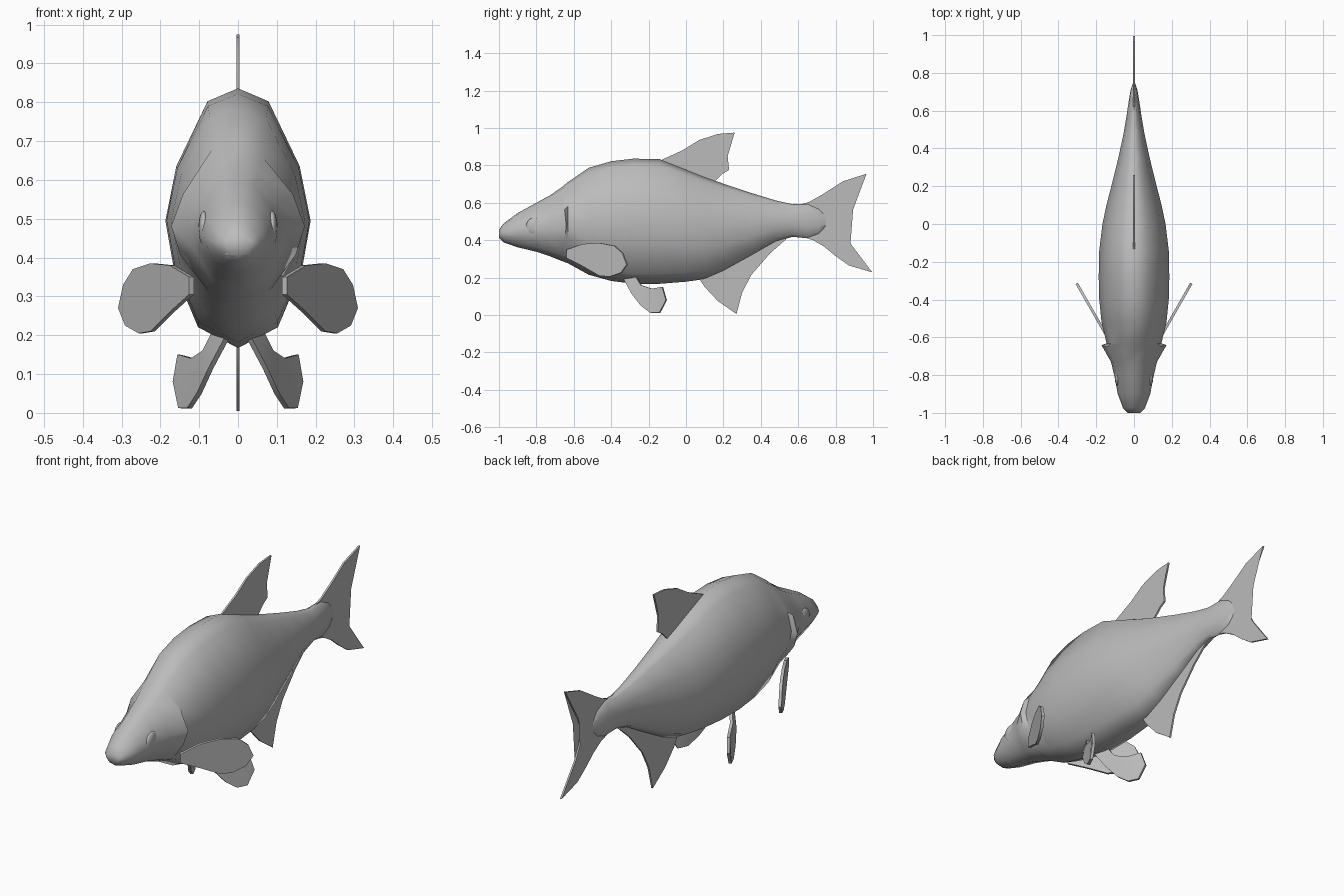
import bpy, bmesh, math
from mathutils import Vector

if "Cube" in bpy.data.objects:
    bpy.data.objects.remove(bpy.data.objects["Cube"])

grey = bpy.data.materials.new("fish_grey")
grey.diffuse_color = (0.5, 0.5, 0.5, 1)
grey.use_nodes = True
grey.node_tree.nodes["Principled BSDF"].inputs["Base Color"].default_value = grey.diffuse_color


def finish(bm, name, angle):
    bmesh.ops.recalc_face_normals(bm, faces=bm.faces)
    mesh = bpy.data.meshes.new(name)
    bm.to_mesh(mesh)
    bm.free()
    mesh.materials.append(grey)
    ob = bpy.data.objects.new(name, mesh)
    bpy.context.collection.objects.link(ob)
    bpy.ops.object.select_all(action='DESELECT')
    ob.select_set(True)
    bpy.context.view_layer.objects.active = ob
    bpy.ops.object.shade_smooth_by_angle(angle=math.radians(angle))
    return ob


# Half cross-section from back to belly: (share of half width, share of depth)
SECTION = [(0, 0), (.42, .05), (.85, .30), (1, .51), (.88, .70), (.55, .92), (0, 1)]
GILL = [0, .1, .7, 1, .8, .1, 0]

# Body stations: y, top z, bottom z, half width, gill flare
STATIONS = [
    (-1.0, .455, .412, .034, 0), (-.975, .49, .388, .058, 0),
    (-.90, .545, .362, .086, 0), (-.80, .60, .338, .105, 0),
    (-.73, .638, .315, .122, 0), (-.668, .68, .29, .142, .030),
    (-.632, .71, .277, .145, 0), (-.52, .787, .215, .172, 0),
    (-.40, .822, .182, .184, 0), (-.28, .836, .167, .187, 0),
    (-.14, .833, .167, .184, 0), (0, .778, .178, .167, 0),
    (.10, .738, .192, .146, 0), (.20, .702, .235, .120, 0),
    (.35, .652, .318, .083, 0), (.48, .612, .392, .055, 0),
    (.57, .592, .418, .040, 0), (.65, .596, .41, .028, 0),
    (.71, .57, .43, .018, 0), (.75, .53, .47, .004, 0),
]


def build_body():
    bm = bmesh.new()
    rings = []
    for y, top, bot, w, flare in STATIONS:
        right = [Vector((sx * w + g * flare, y + .9 * g * flare, top + (bot - top) * sz))
                 for (sx, sz), g in zip(SECTION, GILL)]
        left = [Vector((-p.x, p.y, p.z)) for p in right[5:0:-1]]
        rings.append([bm.verts.new(p) for p in right + left])
    n = len(rings[0])
    for a, b in zip(rings, rings[1:]):
        for i in range(n):
            bm.faces.new((a[i], a[(i + 1) % n], b[(i + 1) % n], b[i]))
    bm.faces.new(rings[0])
    bm.faces.new(rings[-1])
    finish(bm, "body", 62)


def fin(name, pts, thick=.009):
    """Thin plate from an outline of 3D points."""
    pts = [Vector(p) for p in pts]
    normal = Vector()
    for a, b in zip(pts, pts[1:] + pts[:1]):
        normal += a.cross(b)
    off = normal.normalized() * thick / 2
    bm = bmesh.new()
    front = [bm.verts.new(p + off) for p in pts]
    back = [bm.verts.new(p - off) for p in pts]
    n = len(pts)
    caps = [bm.faces.new(front), bm.faces.new(back[::-1])]
    for i in range(n):
        j = (i + 1) % n
        bm.faces.new((front[i], back[i], back[j], front[j]))
    bmesh.ops.triangulate(bm, faces=caps)
    finish(bm, name, 40)


def flat_fin(name, outline):
    fin(name, [(0, y, z) for y, z in outline])


def blob(name, loc, size):
    bm = bmesh.new()
    bmesh.ops.create_uvsphere(bm, u_segments=16, v_segments=10, radius=1)
    for v in bm.verts:
        v.co = Vector(loc) + Vector(c * s for c, s in zip(v.co, size))
    finish(bm, name, 60)


build_body()

# Fins on the centre line
flat_fin("dorsal_fin", [(-.14, .825), (-.02, .88), (.07, .935), (.17, .968), (.26, .975),
                        (.235, .92), (.222, .86), (.23, .775), (.195, .755), (.16, .72),
                        (.13, .69), (-.05, .76)])
flat_fin("anal_fin", [(.06, .21), (.10, .15), (.17, .075), (.27, .005), (.30, .12), (.35, .215),
                      (.45, .33), (.535, .405), (.47, .43), (.30, .33), (.15, .26)])
flat_fin("tail_fin", [(.60, .585), (.66, .605), (.73, .645), (.84, .715), (.965, .755),
                      (.90, .645), (.86, .58), (.832, .51), (.85, .44), (.885, .375),
                      (.996, .228), (.87, .265), (.80, .315), (.74, .365), (.68, .40), (.60, .425)])

# Paired fins, lips, eyes
PECTORAL = [(.12, .35), (.17, .38), (.22, .385), (.265, .37), (.29, .33), (.303, .27),
            (.285, .225), (.25, .205), (.22, .21), (.17, .26), (.12, .305)]
PELVIC = [(.03, -.33, .19), (.07, -.29, .115), (.10, -.24, .05), (.125, -.19, .012),
          (.148, -.14, .012), (.162, -.105, .08), (.15, -.125, .15), (.115, -.18, .14),
          (.085, -.24, .16), (.06, -.27, .21)]
for side, s in (("right", 1), ("left", -1)):
    fin(side + "_pectoral_fin", [(s * x, -.60 + 1.75 * (x - .14), z) for x, z in PECTORAL], .014)
    fin(side + "_pelvic_fin", [(s * x, y, z) for x, y, z in PELVIC], .014)
    blob(side + "_eye", (s * .088, -.81, .475), (.014, .045, .045))
blob("upper_lip", (0, -.984, .430), (.044, .016, .011))
blob("lower_lip", (0, -.978, .410), (.038, .016, .010))
